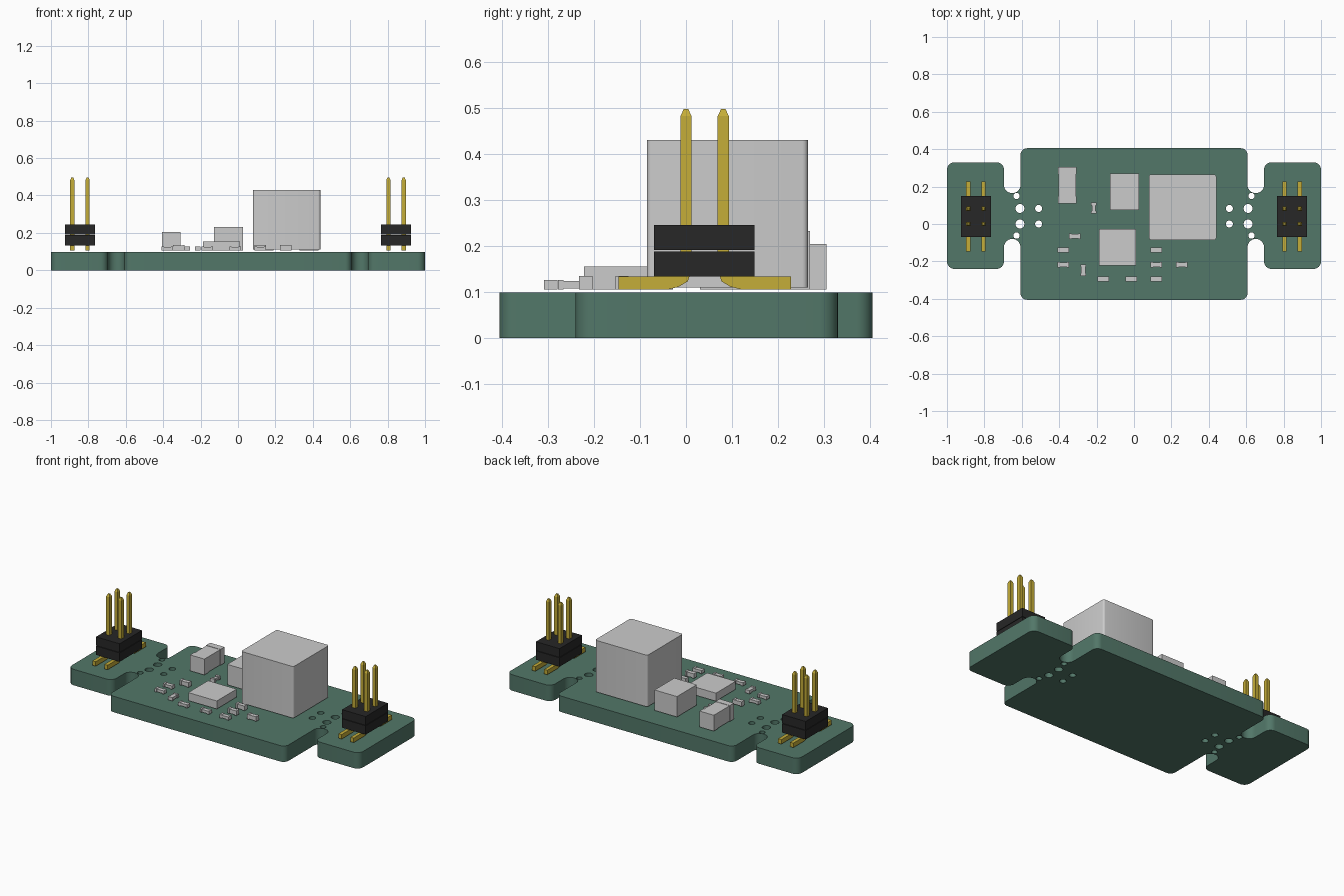
import bpy, bmesh, math
from mathutils import Vector

if "Cube" in bpy.data.objects:
    bpy.data.objects.remove(bpy.data.objects["Cube"])


def material(name, rgb):
    m = bpy.data.materials.new(name)
    m.diffuse_color = (*rgb, 1)
    m.use_nodes = True
    m.node_tree.nodes["Principled BSDF"].inputs["Base Color"].default_value = m.diffuse_color
    return m


GREEN = material("board_green", (0.085, 0.185, 0.14))
BLACK = material("header_black", (0.02, 0.02, 0.02))
GOLD = material("pin_gold", (0.56, 0.42, 0.04))


def finish(name, bm, mat=None, smooth=False):
    bmesh.ops.recalc_face_normals(bm, faces=bm.faces[:])
    me = bpy.data.meshes.new(name)
    bm.to_mesh(me)
    bm.free()
    ob = bpy.data.objects.new(name, me)
    bpy.context.collection.objects.link(ob)
    if mat:
        me.materials.append(mat)
    if smooth:
        bpy.context.view_layer.objects.active = ob
        ob.select_set(True)
        bpy.ops.object.shade_smooth_by_angle(angle=math.radians(30))
        ob.select_set(False)
    return ob


def add_box(bm, x0, x1, y0, y1, z0, z1):
    vs = bmesh.ops.create_cube(bm, size=1)["verts"]
    for v in vs:
        v.co = Vector((x0 + (v.co.x + .5) * (x1 - x0),
                       y0 + (v.co.y + .5) * (y1 - y0),
                       z0 + (v.co.z + .5) * (z1 - z0)))


def rounded(corners, steps=8):
    """Right-angled outline of (x, y, radius) with filleted corners."""
    pts = []
    for i, (x, y, r) in enumerate(corners):
        p = Vector((x, y))
        a = (Vector(corners[i - 1][:2]) - p).normalized()
        b = (Vector(corners[(i + 1) % len(corners)][:2]) - p).normalized()
        c = p + r * (a + b)
        for k in range(steps + 1):
            t = math.pi / 2 * k / steps
            pts.append(c - r * (b * math.cos(t) + a * math.sin(t)))
    return pts


def circle(x, y, r, n=24):
    return [Vector((x + r * math.cos(2 * math.pi * k / n),
                    y + r * math.sin(2 * math.pi * k / n))) for k in range(n)]


def plate(name, loops, z0, z1, mat=None):
    """Filled 2D curve (first loop outside, others holes) given thickness."""
    cu = bpy.data.curves.new(name, "CURVE")
    cu.dimensions = "2D"
    cu.fill_mode = "BOTH"
    cu.extrude = (z1 - z0) / 2
    for loop in loops:
        sp = cu.splines.new("POLY")
        sp.points.add(len(loop) - 1)
        for q, p in zip(sp.points, loop):
            q.co = (p.x, p.y, 0, 1)
        sp.use_cyclic_u = True
    tmp = bpy.data.objects.new(name + "_curve", cu)
    bpy.context.collection.objects.link(tmp)
    me = tmp.evaluated_get(bpy.context.evaluated_depsgraph_get()).to_mesh()
    bm = bmesh.new()
    bm.from_mesh(me)
    bpy.data.objects.remove(tmp)
    bmesh.ops.translate(bm, verts=bm.verts[:], vec=(0, 0, (z0 + z1) / 2))
    bmesh.ops.remove_doubles(bm, verts=bm.verts[:], dist=1e-5)
    return finish(name, bm, mat, smooth=True)


# Circuit board with two snap-off tabs and perforation holes
half = [(.607, -.405, .035), (.607, -.08, .0435), (.695, -.08, .0435),
        (.695, -.24, .04), (1, -.24, .04), (1, .33, .04),
        (.695, .33, .04), (.695, .165, .0435), (.607, .165, .0435),
        (.607, .405, .035)]
outline = rounded(half + [(-x, y, r) for x, y, r in reversed(half)])
holes = [(.628, .15, .017), (.61, .083, .024), (.61, 0, .024),
         (.628, -.062, .017), (.51, .083, .019), (.51, 0, .019)]
plate("circuit_board",
      [outline] + [circle(s * x, y, r) for s in (-1, 1) for x, y, r in holes],
      0, .099, GREEN)


# Bent surface-mount pin: lower/outer and upper/inner edge, half width
PIN = [(-.147, .105, -.147, .133, .011), (-.04, .105, -.02, .133, .011),
       (-.016, .111, -.014, .134, .011), (.004, .123, -.012, .138, .011),
       (.012, .147, -.012, .147, .011), (.012, .482, -.012, .482, .011),
       (.005, .497, -.005, .497, .005)]


def pin(name, x, y, d):
    bm = bmesh.new()
    rings = []
    for ya, za, yb, zb, w in PIN:
        rings.append([bm.verts.new((x + sx * w, y + d * yy, zz)) for sx, yy, zz in
                      ((-1, ya, za), (1, ya, za), (1, yb, zb), (-1, yb, zb))])
    for a, b in zip(rings, rings[1:]):
        for i in range(4):
            j = (i + 1) % 4
            bm.faces.new((a[i], a[j], b[j], b[i]))
    bm.faces.new(rings[0])
    bm.faces.new(rings[-1])
    finish(name, bm, GOLD)


# Two pin headers, mirrored left and right
for side, s in (("left", -1), ("right", 1)):
    cx = s * .845
    bm = bmesh.new()
    for z0, z1 in ((.133, .188), (.191, .245)):
        add_box(bm, cx - .081, cx + .081, -.07, .149, z0, z1)
    finish(side + "_header_body", bm, BLACK)
    for i, dx in enumerate((-.041, .041)):
        pin(f"{side}_front_pin_{i + 1}", cx + dx, 0, 1)
        pin(f"{side}_back_pin_{i + 1}", cx + dx, .081, -1)

# Large power inductor on two solder pads
plate("large_inductor", [rounded([(.08, -.085, .012), (.44, -.085, .012),
                                  (.44, .265, .012), (.08, .265, .012)], 4)], .11, .43)
bm = bmesh.new()
for x in (.09, .33):
    add_box(bm, x, x + .1, .03, .15, .105, .112)
finish("inductor_pads", bm)


def component(name, x0, x1, y0, y1, z1, z0=.105):
    bm = bmesh.new()
    add_box(bm, x0, x1, y0, y1, z0, z1)
    return finish(name, bm)


# Larger packages
component("middle_capacitor", -.127, .027, .076, .27, .232)
component("controller_chip", -.186, .01, -.222, -.028, .155)


def chip(name, x, y, z1, length=.062, width=.029, cap=.2, inset=.002, upright=False):
    """Chip part: two end caps with a slightly slimmer body between them."""
    bm = bmesh.new()
    h, w = length / 2, width / 2
    c = length * cap
    parts = [(-h, -h + c, w, .105, z1), (h - c, h, w, .105, z1),
             (-h + c, h - c, w - inset, .105 + inset, z1 - inset)]
    for a, b, ww, z0, zt in parts:
        if upright:
            add_box(bm, x - ww, x + ww, y + a, y + b, z0, zt)
        else:
            add_box(bm, x + a, x + b, y - ww, y + ww, z0, zt)
    finish(name, bm)


chip("left_capacitor", -.356, .207, .204, .197, .098, upright=True)
chip("waisted_chip", -.215, .085, .127, .06, .029, .25, .005, True)
chip("upright_chip", -.271, -.247, .126, .063, .03, upright=True)
small = [(-.378, -.139, .126), (-.316, -.065, .135), (-.378, -.218, .126),
         (-.164, -.294, .126), (-.015, -.294, .126), (.12, -.294, .126),
         (.12, -.218, .135), (.12, -.139, .135), (.256, -.218, .135)]
for i, (x, y, z) in enumerate(small):
    chip(f"small_chip_{i + 1}", x, y, z)
